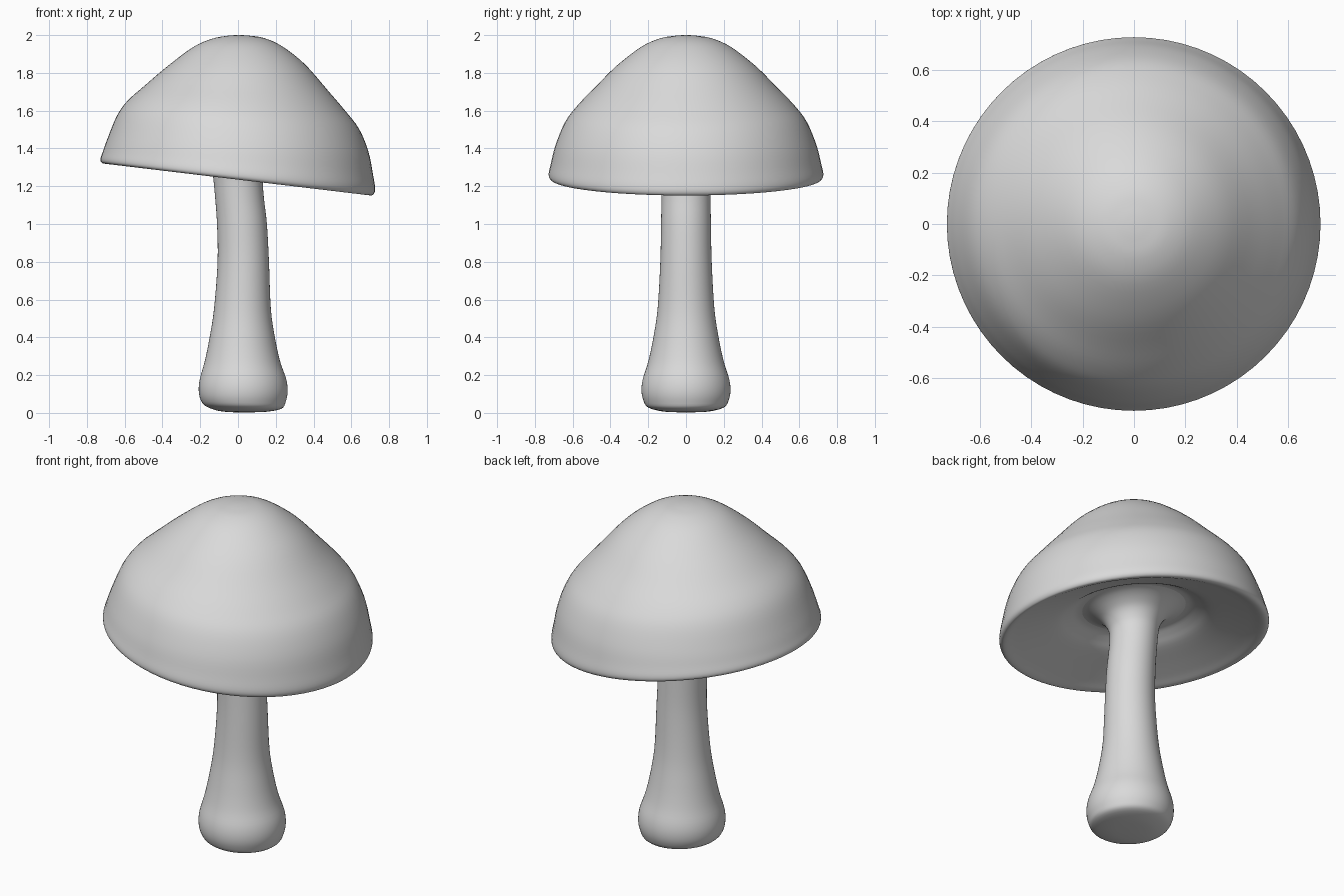
import bpy, bmesh, math
from mathutils import Vector

default = bpy.data.objects.get("Cube")
if default:
    bpy.data.objects.remove(default, do_unlink=True)

SEGMENTS = 72
STEPS = 4
RIM_Z, RIM_SLOPE = 1.236, -0.12

grey = bpy.data.materials.new("plain grey")
grey.use_nodes = True
colour = (0.7, 0.7, 0.7, 1)
grey.diffuse_color = colour
grey.node_tree.nodes["Principled BSDF"].inputs["Base Color"].default_value = colour


def smooth_rings(rings):
    """Insert extra rings along a Catmull-Rom spline."""
    pts = [Vector(r) for r in rings]
    out = []
    for i in range(len(pts) - 1):
        a, b, c, d = pts[max(i - 1, 0)], pts[i], pts[i + 1], pts[min(i + 2, len(pts) - 1)]
        for k in range(STEPS):
            t = k / STEPS
            out.append(b + (c - a) * (t / 2) + (a * 2 - b * 5 + c * 4 - d) * (t * t / 2)
                       + (b * 3 - a - c * 3 + d) * (t ** 3 / 2))
    return out + [pts[-1]]


def loft(name, rings):
    """Skin tilted round rings, each given by its -x and +x points (x, z, x, z)."""
    bm = bmesh.new()
    loops = []
    for x0, z0, x1, z1 in smooth_rings(rings):
        radius = (x1 - x0) / 2
        loop = []
        for s in range(SEGMENTS):
            ang = 2 * math.pi * s / SEGMENTS
            c = math.cos(ang)
            loop.append(bm.verts.new(((x0 + x1) / 2 + radius * c, radius * math.sin(ang),
                                      (z0 + z1) / 2 + (z1 - z0) / 2 * c)))
        loops.append(loop)
    for a, b in zip(loops, loops[1:]):
        for s in range(SEGMENTS):
            n = (s + 1) % SEGMENTS
            bm.faces.new((a[s], a[n], b[n], b[s]))
    end = bm.faces.new(loops[0])
    bmesh.ops.recalc_face_normals(bm, faces=bm.faces)
    # the closed end must look away from the rest of the part
    end.normal_update()
    if end.normal.z * (loops[0][0].co.z - loops[len(loops) // 2][0].co.z) < 0:
        bmesh.ops.reverse_faces(bm, faces=bm.faces)
    mesh = bpy.data.meshes.new(name)
    bm.to_mesh(mesh)
    bm.free()
    mesh.materials.append(grey)
    for p in mesh.polygons:
        p.use_smooth = True
    obj = bpy.data.objects.new(name, mesh)
    bpy.context.collection.objects.link(obj)


def under(radius, rise):
    """Ring parallel to the tilted rim."""
    z = RIM_Z + rise
    return (-radius, z - RIM_SLOPE * radius, radius, z + RIM_SLOPE * radius)


# Cap: lopsided dome, rolled rim and hollow underside
dome = [
    (-.01, 2.0, .01, 2.0), (-.06, 1.996, .06, 1.997), (-.14, 1.98, .14, 1.984),
    (-.24, 1.935, .235, 1.94), (-.38, 1.83, .355, 1.845), (-.495, 1.732, .475, 1.708),
    (-.585, 1.652, .567, 1.60), (-.64, 1.575, .64, 1.505), (-.69, 1.455, .69, 1.385),
    (-.715, 1.385, .715, 1.26), (-.728, 1.345, .726, 1.19), (-.722, 1.325, .718, 1.158),
]
gills = [under(r, h) for r, h in
         ((.695, 0), (.64, .022), (.55, .055), (.42, .102), (.36, .135), (.31, .16), (.26, .165))]
loft("cap", dome + gills)

# Stem: bulbous foot, slight bend, trumpet flare into the cap
stem = [
    (-.02, .003, .06, .003), (-.1, .01, .15, .006), (-.17, .035, .23, .022),
    (-.198, .07, .253, .06), (-.208, .12, .263, .115), (-.202, .18, .255, .18),
    (-.177, .27, .224, .27), (-.152, .39, .197, .39), (-.127, .55, .174, .55),
    (-.108, .8, .164, .8), (-.111, 1.0, .153, 1.0), (-.122, 1.15, .138, 1.13),
]
flare = [under(r, h) for r, h in
         ((.132, 0), (.143, .05), (.168, .095), (.207, .13), (.25, .155), (.29, .167))]
loft("stem", stem + flare)
